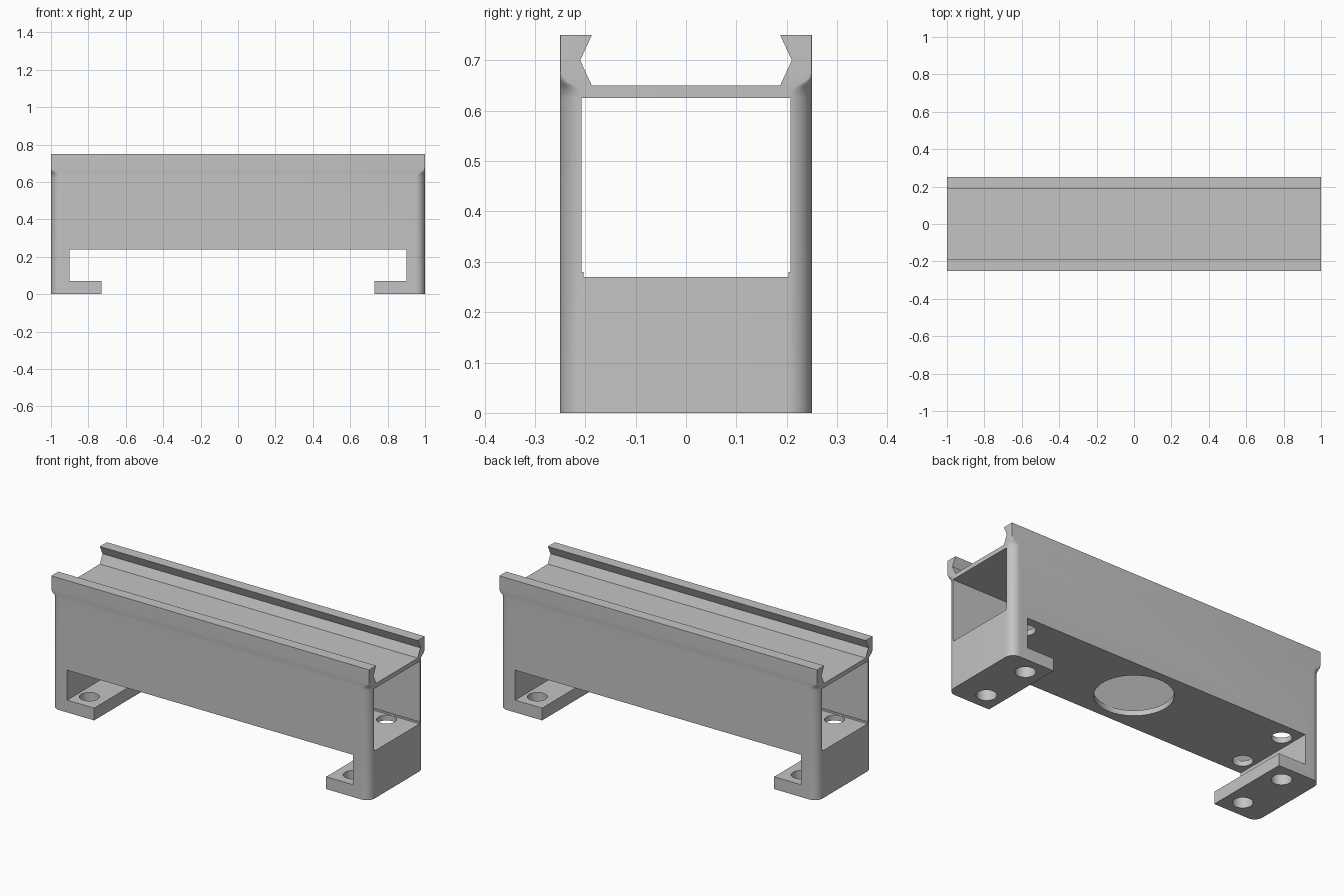
import bpy, bmesh
from math import cos, sin, pi

cube = bpy.data.objects.get("Cube")
if cube:
    bpy.data.objects.remove(cube)

grey = bpy.data.materials.new("plain grey")
grey.use_nodes = True
COLOUR = (0.55, 0.55, 0.55, 1)
grey.diffuse_color = COLOUR
grey.node_tree.nodes["Principled BSDF"].inputs["Base Color"].default_value = COLOUR


def loft(name, rings):
    """Skin a stack of matching closed rings and cap both ends."""
    bm = bmesh.new()
    loops = [[bm.verts.new(p) for p in ring] for ring in rings]
    n = len(loops[0])
    for a, b in zip(loops, loops[1:]):
        for i in range(n):
            j = (i + 1) % n
            bm.faces.new((a[i], a[j], b[j], b[i]))
    bm.faces.new(loops[0])
    bm.faces.new(loops[-1])
    bmesh.ops.recalc_face_normals(bm, faces=bm.faces)
    mesh = bpy.data.meshes.new(name)
    bm.to_mesh(mesh)
    bm.free()
    mesh.materials.append(grey)
    obj = bpy.data.objects.new(name, mesh)
    bpy.context.collection.objects.link(obj)
    return obj


def rounded_rectangle(r, z, segments=10):
    points = []
    for k, (sx, sy) in enumerate(((1, 1), (-1, 1), (-1, -1), (1, -1))):
        for i in range(segments + 1):
            a = (k + i / segments) * pi / 2
            points.append((sx * (1 - r) + r * cos(a), sy * (0.25 - r) + r * sin(a), z))
    return points


def cut(body, cutter):
    cutter.hide_render = True
    mod = body.modifiers.new(cutter.name, "BOOLEAN")
    mod.operation, mod.solver, mod.object = "DIFFERENCE", "EXACT", cutter
    bpy.context.view_layer.objects.active = body
    bpy.ops.object.modifier_apply(modifier=mod.name)
    bpy.data.objects.remove(cutter)


def mirrored_prism(name, half, length, axis):
    """Extrude a mirrored half-profile of (across, z) along x or y."""
    profile = half + [(-u, z) for u, z in reversed(half)]
    place = (lambda s, u, z: (s, u, z)) if axis == "x" else (lambda s, u, z: (u, s, z))
    return loft(name, [[place(s, u, z) for u, z in profile] for s in (-length, length)])


def drill(name, x, y, r, low, high, sides=40):
    return loft(name, [[(x + r * cos(2 * pi * i / sides), y + r * sin(2 * pi * i / sides), z)
                        for i in range(sides)] for z in (low, high)])


# Block with rounded upright corners that flare to square ends under the rails
sections = [(0, 0.05), (0.625, 0.05), (0.64, 0.045), (0.65, 0.03), (0.657, 0.016),
            (0.665, 0.007), (0.68, 0.001), (0.75, 0.001)]
body = loft("rail_bracket_body", [rounded_rectangle(r, z) for z, r in sections])

# Grooved channel between the two top rails
cut(body, mirrored_prism("top_channel", [(0.187, 0.65), (0.21, 0.70), (0.187, 0.75), (0.187, 0.8)], 1.1, "x"))
# Long tunnel with a small lip along its floor
cut(body, mirrored_prism("tunnel", [(0.203, 0.27), (0.203, 0.28), (0.207, 0.28), (0.207, 0.625)], 1.1, "x"))
# Space under the floor, leaving inward-turned feet
cut(body, mirrored_prism("under_slot", [(0.73, -0.1), (0.73, 0.07), (0.9, 0.07), (0.9, 0.24)], 0.4, "y"))
# Screw holes through feet and floor, and a large central floor opening
for x in (-0.83, 0.83):
    for y in (-0.15, 0.15):
        cut(body, drill("screw_hole", x, y, 0.052, -0.1, 0.4))
cut(body, drill("centre_hole", 0, 0, 0.2, 0.1, 0.4, 64))

body.select_set(True)
bpy.context.view_layer.objects.active = body
bpy.ops.object.shade_smooth_by_angle(angle=0.52)
